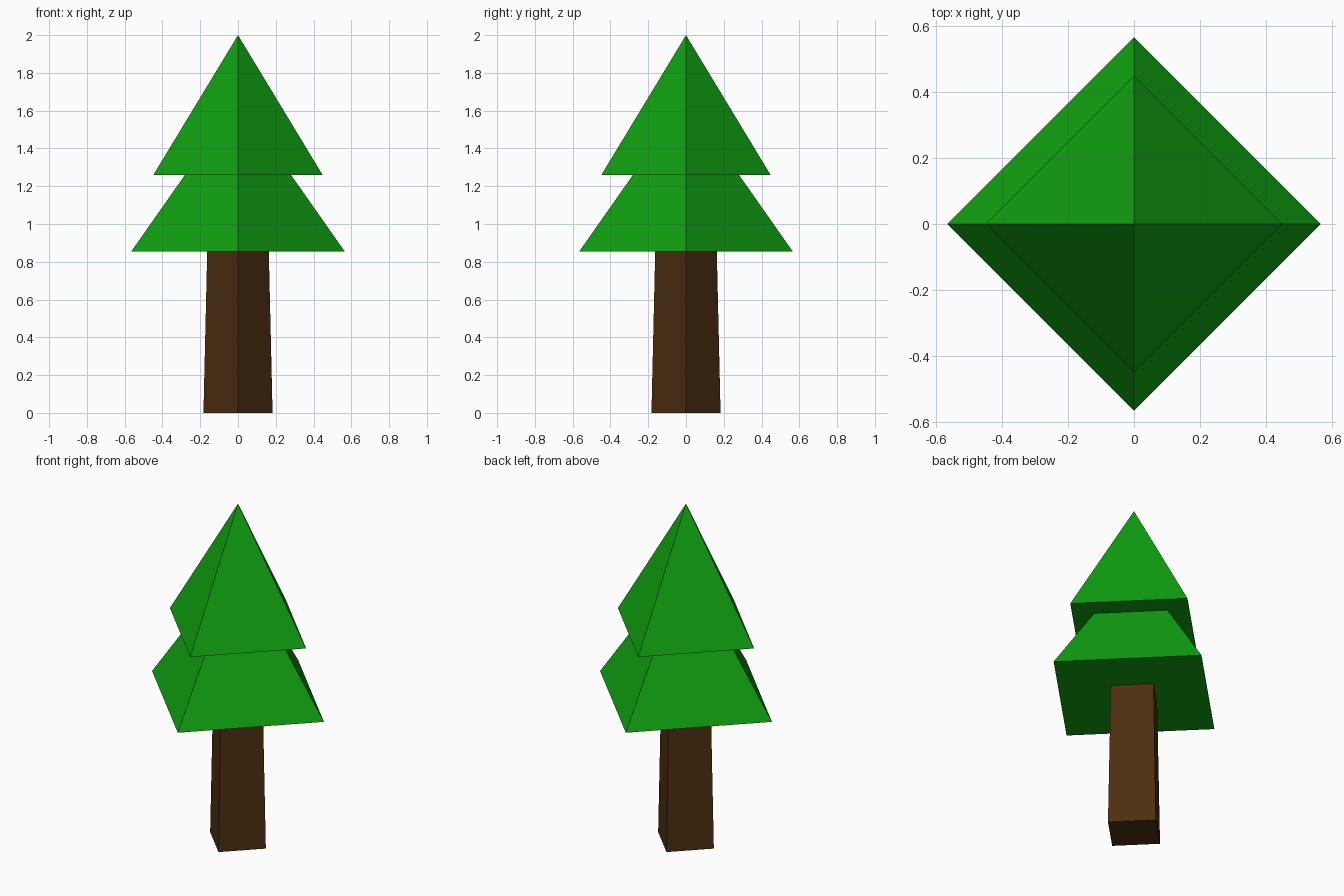
import bpy

if "Cube" in bpy.data.objects:
    bpy.data.objects.remove(bpy.data.objects["Cube"])


def material(name, color):
    mat = bpy.data.materials.new(name)
    mat.diffuse_color = (*color, 1.0)
    mat.use_nodes = True
    mat.node_tree.nodes["Principled BSDF"].inputs["Base Color"].default_value = mat.diffuse_color
    return mat


def tapered_square(name, r_bottom, r_top, z_bottom, z_top, mat):
    # four-sided cone with its corners on the x and y axes
    bpy.ops.mesh.primitive_cone_add(
        vertices=4, radius1=r_bottom, radius2=r_top,
        depth=z_top - z_bottom, location=(0, 0, (z_bottom + z_top) / 2))
    obj = bpy.context.object
    obj.name = name
    obj.data.materials.append(mat)
    return obj


green = material("leaf green", (0.005, 0.35, 0.005))
brown = material("bark brown", (0.075, 0.028, 0.005))

# Trunk, slightly narrower at the top
tapered_square("trunk", 0.183, 0.163, 0.0, 0.855, brown)

# Two stacked pyramids of foliage
tapered_square("lower_foliage", 0.565, 0.0, 0.855, 1.66, green)
tapered_square("upper_foliage", 0.448, 0.0, 1.26, 2.0, green)
